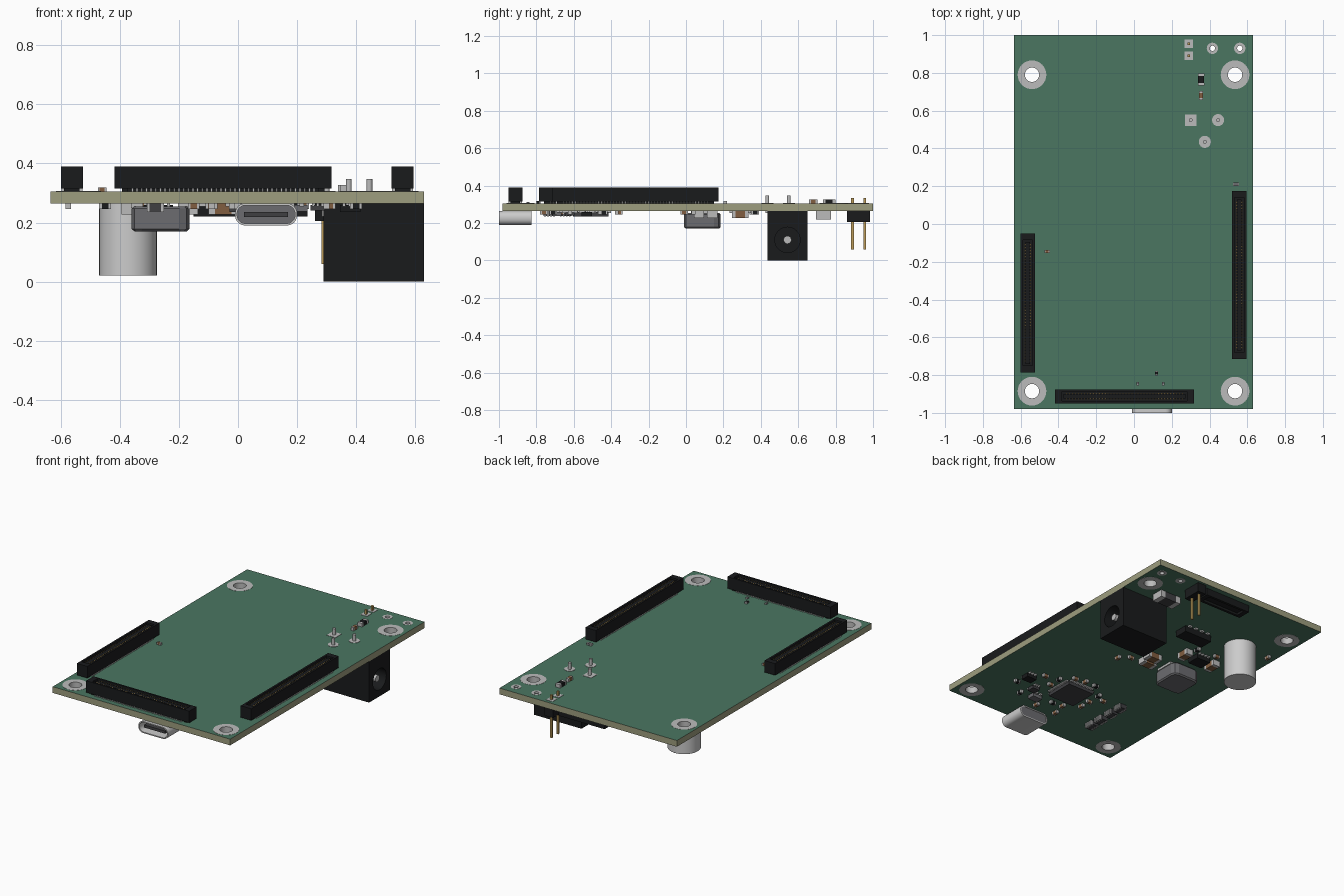
import bpy, bmesh, math

if "Cube" in bpy.data.objects:
    bpy.data.objects.remove(bpy.data.objects["Cube"])

ZB, ZT = 0.265, 0.305          # board underside and top


def material(name, r, g, b):
    m = bpy.data.materials.new(name)
    m.diffuse_color = (r, g, b, 1)
    m.use_nodes = True
    m.node_tree.nodes["Principled BSDF"].inputs["Base Color"].default_value = m.diffuse_color
    return m


GREEN = material("solder_mask", 0.07, 0.18, 0.12)
CORE = material("board_core", 0.34, 0.34, 0.21)
BLACK = material("black_plastic", 0.01, 0.011, 0.012)
DARK = material("dark_grey", 0.05, 0.05, 0.055)
GREY = material("mid_grey", 0.15, 0.15, 0.16)
SILVER = material("silver", 0.5, 0.5, 0.5)
LIGHT = material("light_metal", 0.62, 0.62, 0.64)
GOLD = material("gold", 0.5, 0.33, 0.1)
BROWN = material("ceramic_brown", 0.22, 0.11, 0.05)


def finish(name, bm, mats, smooth=False):
    me = bpy.data.meshes.new(name)
    bm.to_mesh(me)
    bm.free()
    ob = bpy.data.objects.new(name, me)
    bpy.context.collection.objects.link(ob)
    for m in mats:
        me.materials.append(m)
    if smooth:
        bpy.context.view_layer.objects.active = ob
        ob.select_set(True)
        bpy.ops.object.shade_smooth_by_angle(angle=math.radians(35))
        ob.select_set(False)
    return ob


def rrect(cx, cy, w, h, r=0.0, n=6):
    """Rounded rectangle outline; r = w/2 = h/2 gives a circle."""
    if r == 0:
        return [(cx + a * w / 2, cy + b * h / 2) for a, b in ((1, 1), (-1, 1), (-1, -1), (1, -1))]
    pts = []
    for k, (a, b) in enumerate(((1, 1), (-1, 1), (-1, -1), (1, -1))):
        full = w - 2 * r < 1e-6 or h - 2 * r < 1e-6
        for i in range(n if full else n + 1):
            t = (k + i / n) * math.pi / 2
            pts.append((cx + a * (w / 2 - r) + r * math.cos(t), cy + b * (h / 2 - r) + r * math.sin(t)))
    return pts


def circle(cx, cy, r, n=8):
    return rrect(cx, cy, 2 * r, 2 * r, r, n)


def prism(name, loops, lo, hi, axis="z", mats=(SILVER,), smooth=True):
    """Extrude an outline with optional holes from lo to hi along an axis."""
    place = {"z": lambda u, v: (u, v, lo), "y": lambda u, v: (u, lo, v), "x": lambda u, v: (lo, u, v)}[axis]
    step = {"z": (0, 0, hi - lo), "y": (0, hi - lo, 0), "x": (hi - lo, 0, 0)}[axis]
    bm = bmesh.new()
    edges = []
    for lp in loops:
        vs = [bm.verts.new(place(*p)) for p in lp]
        edges += [bm.edges.new((vs[i - 1], vs[i])) for i in range(len(vs))]
    bmesh.ops.triangle_fill(bm, use_beauty=True, edges=edges)
    out = bmesh.ops.extrude_face_region(bm, geom=bm.faces[:], use_keep_orig=True)
    bmesh.ops.translate(bm, vec=step, verts=[e for e in out["geom"] if isinstance(e, bmesh.types.BMVert)])
    bmesh.ops.recalc_face_normals(bm, faces=bm.faces[:])
    if len(mats) > 1:
        for f in bm.faces:
            f.material_index = 0 if abs(f.normal.z) > 0.5 else 1
    return finish(name, bm, mats, smooth)


def boxes(name, specs):
    """One object from many boxes: (centre x, y, low z, high z, size x, size y, material)."""
    bm = bmesh.new()
    mats = []
    for x, y, z0, z1, sx, sy, m in specs:
        if m not in mats:
            mats.append(m)
        n = len(bm.faces)
        vs = bmesh.ops.create_cube(bm, size=1)["verts"]
        for v in vs:
            v.co = (x + v.co.x * sx, y + v.co.y * sy, (z0 + z1) / 2 + v.co.z * (z1 - z0))
        bm.faces.ensure_lookup_table()
        for f in bm.faces[n:]:
            f.material_index = mats.index(m)
    return finish(name, bm, mats)


def chip_part(name, x, y, sx, sy, h, body, top=False):
    """Two-terminal surface part with metal ends along its longer side."""
    z0, z1 = (ZT, ZT + h) if top else (ZB - h, ZB)
    e = 0.22
    s = []
    if sx > sy:
        s = [(x + k * sx * (1 - e) / 2, y, z0, z1, sx * e, sy, SILVER) for k in (-1, 1)]
        s.append((x, y, z0, z1, sx * (1 - 2 * e), sy * 0.96, body))
    else:
        s = [(x, y + k * sy * (1 - e) / 2, z0, z1, sx, sy * e, SILVER) for k in (-1, 1)]
        s.append((x, y, z0, z1, sx * 0.96, sy * (1 - 2 * e), body))
    boxes(name, s)


def leaded_chip(name, x, y, sx, sy, h, n_x, n_y, body=BLACK, reach=0.015):
    """Package with rows of leads on its sides."""
    s = [(x, y, ZB - h, ZB - 0.005, sx, sy, body)]
    for k in (-1, 1):
        for i in range(n_x):
            s.append((x + sx * ((i + 0.5) / n_x - 0.5) * 0.92, y + k * sy / 2, ZB - 0.01, ZB, sx / n_x * 0.45, 2 * reach, SILVER))
        for i in range(n_y):
            s.append((x + k * sx / 2, y + sy * ((i + 0.5) / n_y - 0.5) * 0.92, ZB - 0.01, ZB, 2 * reach, sy / n_y * 0.45, SILVER))
    boxes(name, s)


# Board with drilled holes, and plated pads around them
mounts = [(x, y) for x in (-0.54, 0.535) for y in (-0.885, 0.79)]
plated = [(0.415, 0.93), (0.56, 0.93)]
board_holes = [circle(x, y, 0.04) for x, y in mounts] + [circle(x, y, 0.015, 4) for x, y in plated]
prism("circuit_board", [rrect(-0.0025, 0.01, 1.265, 1.98)] + board_holes, ZB, ZT, "z", (GREEN, CORE))
for i, (x, y) in enumerate(mounts):
    prism(f"mount_ring_{i}", [circle(x, y, 0.076), circle(x, y, 0.038)], ZB - 0.001, ZT + 0.001)
for i, (x, y) in enumerate(plated):
    prism(f"plated_hole_{i}", [circle(x, y, 0.03), circle(x, y, 0.014)], ZB - 0.001, ZT + 0.001)


# Long board-to-board connectors on top
def mezzanine(name, x, y, length, along_x, n):
    w, wall = 0.075, 0.012
    raw = [(0, 0, ZT + 0.01, 0.365, length, w, BLACK), (0, 0, ZT, ZT + 0.01, length - 0.06, w * 0.5, BLACK)]
    for k in (-1, 1):
        raw.append((0, k * (w - wall) / 2, 0.365, 0.39, length, wall, BLACK))
        raw.append((k * (length / 2 - 0.018), 0, 0.365, 0.39, 0.036, w, BLACK))
        raw.append((k * (length / 2 - 0.035), 0, ZT, ZT + 0.012, 0.02, w * 0.7, BLACK))
        for i in range(n):
            p = (length - 0.12) * (i / (n - 1) - 0.5)
            raw.append((p, k * 0.014, 0.375, 0.384, 0.006, 0.005, GOLD))
            raw.append((p, k * 0.029, ZT, ZT + 0.011, 0.006, 0.014, SILVER))
    raw.append((0, 0, 0.365, 0.383, length - 0.09, 0.024, BLACK))
    boxes(name, [(x + a, y + b, z0, z1, sa, sb, m) if along_x else (x + b, y + a, z0, z1, sb, sa, m)
                 for a, b, z0, z1, sa, sb, m in raw])


mezzanine("right_connector", 0.5575, -0.27, 0.89, False, 50)
mezzanine("left_connector", -0.5625, -0.4175, 0.735, False, 40)
mezzanine("front_connector", -0.05, -0.9125, 0.735, True, 40)

# Barrel power jack, open towards +x
jy, jz = 0.5425, 0.11
prism("jack_body", [rrect(jy, 0.1325, 0.215, 0.265), circle(jy, jz, 0.068)], 0.35, 0.63, "x", (BLACK,))
boxes("jack_back", [(0.32, jy, 0, ZB, 0.06, 0.215, BLACK)])
prism("jack_pin", [circle(jy, jz, 0.021)], 0.34, 0.615, "x")
for i, (x, y) in enumerate(((0.30, 0.55), (0.445, 0.55), (0.375, 0.435))):
    pad = rrect(x, y, 0.062, 0.062) if i == 0 else circle(x, y, 0.032)
    prism(f"jack_pad_{i}", [pad], ZT, ZT + 0.002)
    prism(f"jack_lead_{i}", [circle(x, y, 0.01, 4)], ZB - 0.01, 0.348)

# Two-pin header hanging below
head = [(0.29, 0.922, 0.205, ZB, 0.06, 0.124, BLACK)]
for y in (0.89, 0.955):
    head += [(0.29, y, 0.06, 0.335, 0.014, 0.014, GOLD), (0.29, y, ZT, ZT + 0.002, 0.046, 0.046, SILVER)]
boxes("pin_header", head)

# Tall round capacitor
cap = prism("can_capacitor", [circle(-0.3725, 0.55, 0.0975, 10)], 0.02, ZB, "z", (LIGHT,))
bev = cap.modifiers.new("rim", "BEVEL")
bev.width, bev.segments, bev.limit_method = 0.01, 3, "ANGLE"
bev.angle_limit = math.radians(40)

# Power inductor with cut corners
ind = prism("inductor", [rrect(-0.2625, 0.0875, 0.195, 0.195, 0.035, 2)], 0.17, 0.255, "z", (GREY,), False)
bev = ind.modifiers.new("edge", "BEVEL")
bev.width, bev.segments, bev.limit_method = 0.008, 1, "ANGLE"
bev.angle_limit = math.radians(60)
boxes("inductor_terminals", [(-0.2625 + k * 0.08, 0.0875, 0.25, ZB, 0.04, 0.12, SILVER) for k in (-1, 1)])

# Oval data port on the front edge
prism("port_shell", [rrect(0.095, 0.2275, 0.21, 0.075, 0.034), rrect(0.095, 0.2275, 0.196, 0.061, 0.028)],
      -1.0, -0.825, "y", (LIGHT,))
prism("port_back", [rrect(0.095, 0.2275, 0.196, 0.061, 0.028)], -0.86, -0.828, "y", (GREY,))
boxes("port_tongue", [(0.095, -0.92, 0.219, 0.236, 0.15, 0.13, DARK)])

# Chips below the board
leaded_chip("main_chip", 0.067, -0.51, 0.19, 0.19, 0.03, 16, 16, DARK)
leaded_chip("regulator_chip", -0.27, 0.29, 0.10, 0.085, 0.035, 4, 0)
leaded_chip("power_switch", -0.05, 0.5, 0.20, 0.09, 0.045, 4, 0)
leaded_chip("memory_chip", 0.38, -0.53, 0.07, 0.055, 0.03, 3, 0)
leaded_chip("clock_chip", 0.2, -0.69, 0.07, 0.05, 0.028, 2, 0, GREY)
leaded_chip("protection_chip", 0.27, -0.62, 0.05, 0.05, 0.025, 3, 0, DARK)

# Slotted socket along the back edge
boxes("back_socket", [(0.07, 0.92, 0.235, ZB, 0.33, 0.09, BLACK)]
      + [(0.07, 0.92 + k * 0.037, 0.22, 0.235, 0.33, 0.016, BLACK) for k in (-1, 1)]
      + [(0.07 + k * 0.15, 0.92, 0.22, 0.235, 0.03, 0.09, BLACK) for k in (-1, 1)])
chip_part("diode", 0.36, 0.735, 0.15, 0.08, 0.045, DARK)

# Row of four multi-element parts
for i, y in enumerate((-0.73, -0.645, -0.55, -0.465)):
    s = [(-0.28, y, ZB - 0.028, ZB, 0.04, 0.066, DARK)]
    s += [(-0.28 + k * 0.022, y + (j - 1.5) * 0.016, ZB - 0.03, ZB, 0.014, 0.009, SILVER) for k in (-1, 1) for j in range(4)]
    boxes(f"resistor_array_{i}", s)

# Ceramic capacitors in the power section
for i, (x, y) in enumerate(((-0.03, 0.14), (-0.05, 0.07), (-0.37, 0.29), (-0.16, 0.29))):
    chip_part(f"ceramic_capacitor_{i}", x, y, 0.10 if i < 2 else 0.05, 0.055 if i < 2 else 0.09, 0.037, BROWN)

# Small passives around the main chip and elsewhere underneath
small = [(-0.09, -0.44), (-0.09, -0.53), (-0.09, -0.60), (0.0, -0.36), (0.08, -0.36), (0.15, -0.37),
         (0.22, -0.44), (0.22, -0.52), (0.0, -0.67), (0.07, -0.68), (0.13, -0.76), (0.31, -0.46),
         (0.30, -0.71), (-0.15, -0.47), (-0.02, -0.76), (0.40, -0.62), (0.117, -0.01), (0.057, 0.04),
         (-0.19, 0.37), (-0.33, 0.38), (-0.575, 0.57), (-0.45, 0.35)]
for i, (x, y) in enumerate(small):
    a, b = (0.04, 0.02) if i % 2 else (0.02, 0.04)
    chip_part(f"small_part_{i}", x, y, a, b, 0.02, (BROWN, BLACK)[i % 3 == 0])

# Small parts on top
for i, (x, y, sx, sy, h, m) in enumerate((
        (0.355, 0.765, 0.034, 0.066, 0.022, BLACK), (0.355, 0.68, 0.02, 0.046, 0.022, BROWN),
        (0.54, 0.21, 0.034, 0.018, 0.012, GREY), (-0.46, -0.145, 0.03, 0.016, 0.014, BROWN),
        (0.12, -0.79, 0.016, 0.022, 0.012, BLACK), (0.02, -0.845, 0.012, 0.018, 0.008, GREY),
        (0.155, -0.845, 0.012, 0.018, 0.008, GREY))):
    chip_part(f"top_part_{i}", x, y, sx, sy, h, m, top=True)
